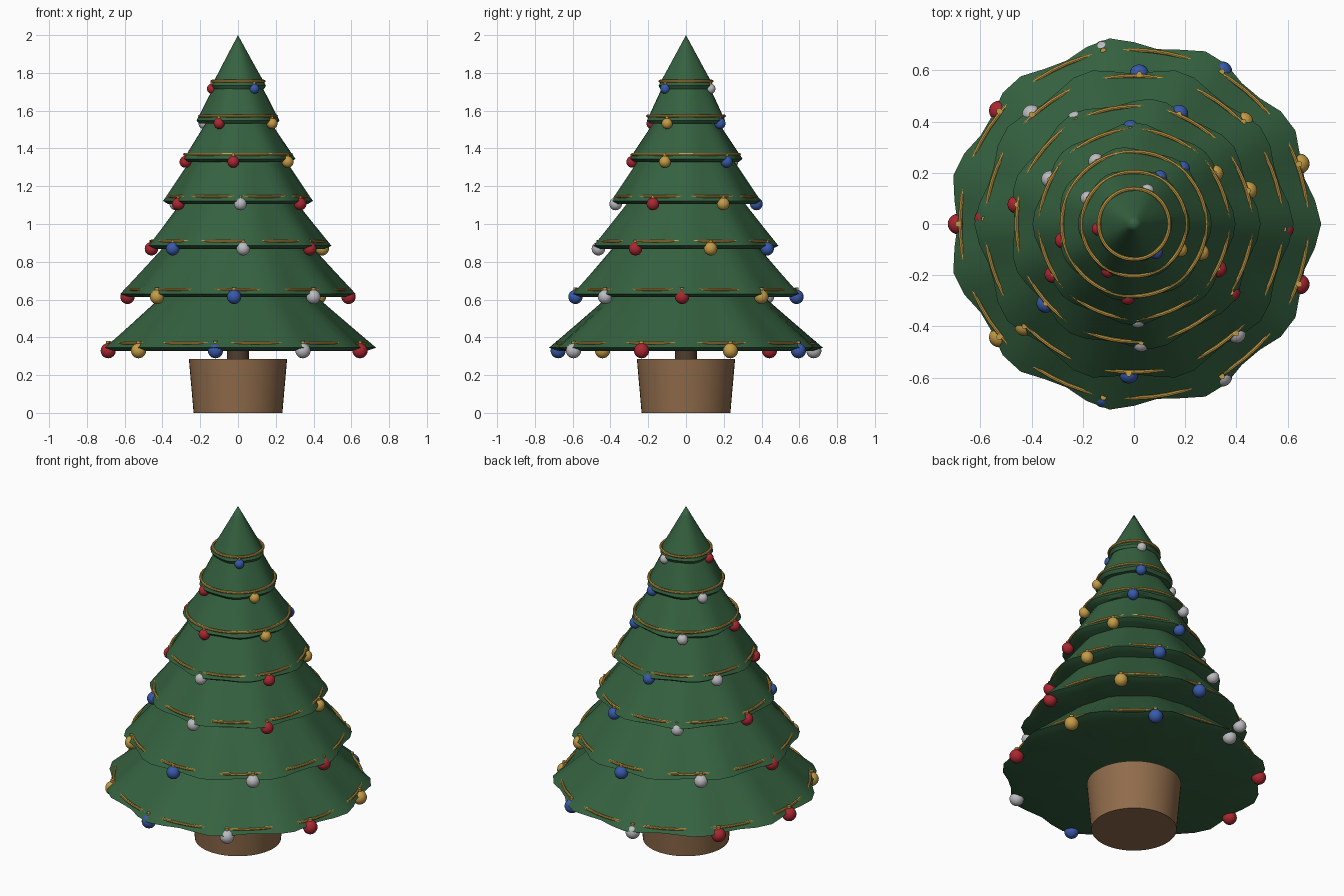
import bpy, bmesh, math
from math import sin, cos, pi, radians

if "Cube" in bpy.data.objects:
    bpy.data.objects.remove(bpy.data.objects["Cube"])


def mat(name, c):
    m = bpy.data.materials.new(name)
    m.diffuse_color = (*c, 1)
    m.use_nodes = True
    m.node_tree.nodes["Principled BSDF"].inputs["Base Color"].default_value = m.diffuse_color
    return m


GREEN = mat("needle_green", (0.035, 0.12, 0.05))
BROWN = mat("pot_brown", (0.28, 0.15, 0.07))
BARK = mat("bark", (0.08, 0.045, 0.025))
GOLD = mat("gold", (0.55, 0.33, 0.06))
BALLS = [mat("ball_red", (0.4, 0.02, 0.03)), GOLD,
         mat("ball_blue", (0.04, 0.1, 0.4)), mat("ball_silver", (0.5, 0.5, 0.53))]


def finish(ob, name, m):
    ob.name = name
    ob.data.materials.append(m)
    bpy.ops.object.select_all(action='DESELECT')
    ob.select_set(True)
    bpy.context.view_layer.objects.active = ob
    bpy.ops.object.shade_smooth_by_angle(angle=radians(40))
    return ob


def lathe(name, profile, m, waves=0, n=48):
    """Revolve (radius, z, wave amplitude) points; the rim ripples by cos(waves * angle)."""
    bm = bmesh.new()
    rings = []
    for r, z, amp in profile:
        if r == 0:
            rings.append([bm.verts.new((0, 0, z))] * n)
            continue
        ring = []
        for k in range(n):
            a = 2 * pi * k / n
            q = r * (1 + amp * cos(waves * a))
            ring.append(bm.verts.new((q * cos(a), q * sin(a), z)))
        rings.append(ring)
    for lo, hi in zip(rings, rings[1:]):
        for k in range(n):
            j = (k + 1) % n
            quad = dict.fromkeys((lo[k], lo[j], hi[j], hi[k]))
            bm.faces.new(list(quad))
    bmesh.ops.recalc_face_normals(bm, faces=bm.faces)
    me = bpy.data.meshes.new(name)
    bm.to_mesh(me)
    bm.free()
    ob = bpy.data.objects.new(name, me)
    bpy.context.collection.objects.link(ob)
    return finish(ob, name, m)


# pot and trunk
lathe("pot", [(0, 0, 0), (0.235, 0, 0), (0.26, 0.285, 0), (0, 0.285, 0)], BROWN)
lathe("trunk", [(0, 0.27, 0), (0.06, 0.27, 0), (0.05, 0.6, 0), (0, 0.6, 0)], BARK, n=24)

# rim radius, rim z, top radius, top z, first bauble angle
TIERS = [(0.71, 0.345, 0.36, 0.66, 180),
         (0.605, 0.63, 0.36, 0.91, 223),
         (0.48, 0.885, 0.275, 1.155, 222),
         (0.385, 1.122, 0.225, 1.375, 272),
         (0.295, 1.345, 0.15, 1.57, 265),
         (0.213, 1.548, 0.115, 1.75, 331),
         (0.144, 1.732, 0.0, 2.0, 308)]

for i, (r, z, rt, zt, start) in enumerate(TIERS):
    # rippled branch tier with closed underside
    steps = 5
    prof = [(0, z - 0.017, 0), (r * 0.93, z - 0.017, 0.03), (r, z, 0.03)]
    for s in range(1, steps + 1):
        t = s / steps
        prof.append((r + (rt - r) * t, z + (zt - z) * t, 0.03 * (1 - 0.6 * t)))
    if rt:
        prof.append((0, zt, 0))
    lathe(f"branch_tier_{i + 1}", prof, GREEN, waves=11 - i)

    # garland ring showing through the ripple valleys
    bpy.ops.mesh.primitive_torus_add(major_radius=r * 0.957, minor_radius=0.008,
                                     major_segments=64, minor_segments=8,
                                     location=(0, 0, z + 0.024))
    finish(bpy.context.object, f"garland_{i + 1}", GOLD)

    # baubles with caps, hung below the rim
    n, size = 9 - i, 0.04 - 0.0022 * i
    for k in range(n):
        a = radians(start + 360 * k / n)
        x, y, bz = 0.968 * r * cos(a), 0.968 * r * sin(a), z - 0.016
        bpy.ops.mesh.primitive_uv_sphere_add(segments=20, ring_count=12, radius=size,
                                             location=(x, y, bz))
        finish(bpy.context.object, f"bauble_{i + 1}_{k + 1}", BALLS[(i + k) % 4])
        bpy.ops.mesh.primitive_cylinder_add(vertices=12, radius=size * 0.28, depth=size * 0.4,
                                            location=(x, y, bz + size * 1.1))
        finish(bpy.context.object, f"bauble_cap_{i + 1}_{k + 1}", GOLD)
